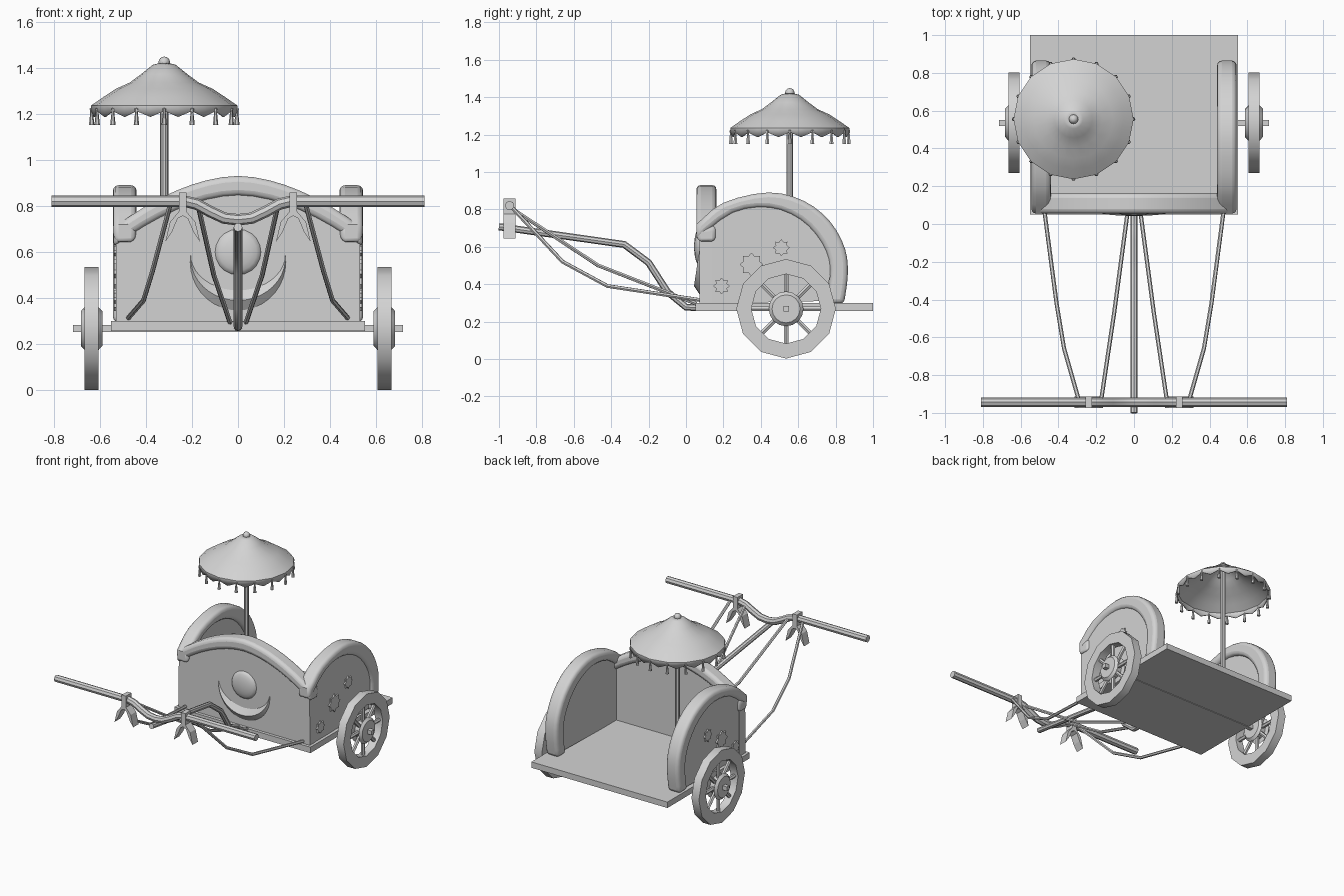
import bpy, bmesh, math
from mathutils import Matrix, Vector

if "Cube" in bpy.data.objects:
    bpy.data.objects.remove(bpy.data.objects["Cube"])

grey = bpy.data.materials.new("plain_grey")
grey.diffuse_color = (0.65, 0.65, 0.65, 1)
grey.use_nodes = True
grey.node_tree.nodes["Principled BSDF"].inputs["Base Color"].default_value = grey.diffuse_color


def finish(name, bm, bevel=0, smooth=35):
    bmesh.ops.remove_doubles(bm, verts=bm.verts, dist=1e-5)
    bmesh.ops.recalc_face_normals(bm, faces=bm.faces)
    me = bpy.data.meshes.new(name)
    bm.to_mesh(me)
    bm.free()
    return place(name, me, bevel, smooth)


def place(name, me, bevel=0, smooth=35):
    ob = bpy.data.objects.new(name, me)
    bpy.context.collection.objects.link(ob)
    me.materials.clear()
    me.materials.append(grey)
    if bevel:
        m = ob.modifiers.new("bevel", 'BEVEL')
        m.width, m.segments = bevel, 3
        m.limit_method, m.angle_limit = 'ANGLE', math.radians(50)
    if smooth:
        bpy.ops.object.select_all(action='DESELECT')
        ob.select_set(True)
        bpy.context.view_layer.objects.active = ob
        bpy.ops.object.shade_smooth_by_angle(angle=math.radians(smooth))
    return ob


def extrude(name, pts, axis, a, b, bevel=0, smooth=35):
    """Outline pushed from a to b along x (outline is y,z) or y (outline is x,z)."""
    bm = bmesh.new()
    pos = (lambda p, d: (d, p[0], p[1])) if axis == 'x' else (lambda p, d: (p[0], d, p[1]))
    lo = [bm.verts.new(pos(p, a)) for p in pts]
    hi = [bm.verts.new(pos(p, b)) for p in pts]
    bm.faces.new(lo)
    bm.faces.new(hi)
    for i in range(len(pts)):
        j = (i + 1) % len(pts)
        bm.faces.new((lo[i], lo[j], hi[j], hi[i]))
    return finish(name, bm, bevel, smooth)


def box(name, x, y, z):
    return extrude(name, [(y[0], z[0]), (y[1], z[0]), (y[1], z[1]), (y[0], z[1])], 'x', *x, smooth=0)


def lathe(name, prof, segs, mat, closed=False, smooth=35):
    bm = bmesh.new()
    rings = [[bm.verts.new(mat @ Vector((r * math.cos(t), r * math.sin(t), h)))
              for t in (2 * math.pi * i / segs for i in range(segs))] for r, h in prof]
    for k in range(len(rings) if closed else len(rings) - 1):
        p, q = rings[k], rings[(k + 1) % len(rings)]
        for i in range(segs):
            j = (i + 1) % segs
            bm.faces.new((p[i], p[j], q[j], q[i]))
    return finish(name, bm, 0, smooth)


def tube(name, pts, r, res=1):
    cu = bpy.data.curves.new(name, 'CURVE')
    cu.dimensions = '3D'
    cu.bevel_depth, cu.bevel_resolution, cu.use_fill_caps = r, res, True
    sp = cu.splines.new('POLY')
    sp.points.add(len(pts) - 1)
    for p, c in zip(sp.points, pts):
        p.co = (*c, 1)
    tmp = bpy.data.objects.new("tmp", cu)
    me = bpy.data.meshes.new_from_object(tmp)
    bpy.data.objects.remove(tmp)
    return place(name, me, 0, 40)


def rounded(pts, n=4):
    """Smooth curve through the points."""
    p = [Vector(q) for q in pts]
    p = [2 * p[0] - p[1]] + p + [2 * p[-1] - p[-2]]
    out = []
    for i in range(1, len(p) - 2):
        a, b, c, d = p[i - 1:i + 3]
        for t in (k / n for k in range(n)):
            out.append(0.5 * (2 * b + (c - a) * t + (2 * a - 5 * b + 4 * c - d) * t * t
                              + (3 * b - a - 3 * c + d) * t ** 3))
    return out + [p[-2]]


T, R = Matrix.Translation, Matrix.Rotation

# floor and axle
box("floor", (-0.55, 0.55), (0.05, 1.0), (0.257, 0.30))
box("axle", (-0.715, 0.715), (0.52, 0.55), (0.253, 0.283))

# front wall with arched rim
arch = [(0.54 * i / 8, 0.93 - 0.225 * abs(i / 8) ** 1.8) for i in range(-8, 9)]
under = [(x, z - 0.085) for x, z in arch]
extrude("front_rim", arch + under[::-1], 'y', 0.055, 0.163, 0.025)
extrude("front_wall", [(x * 0.98, z + 0.02) for x, z in under] + [(0.53, 0.29), (-0.53, 0.29)],
        'y', 0.072, 0.14)

# front ornaments: dome and crescent
lathe("front_dome", [(0.1 * math.cos(a), 0.03 * math.sin(a)) for a in
                     (math.pi / 2 * k / 5 for k in range(6))], 20,
      T((0, 0.073, 0.6)) @ R(math.pi / 2, 4, 'X'))
bm = bmesh.new()
cols = []
for i in range(-10, 11):
    t, s = math.radians(10 * i), math.radians(9 * i)
    o = Vector((0.208 * math.sin(t), 0.073, 0.555 - 0.21 * math.cos(t)))
    n = Vector((0.205 * math.sin(s), 0.073, 0.59 - 0.155 * math.cos(s)))
    m = (o + n) / 2 - Vector((0, 0.03 * math.cos(s), 0))
    cols.append([bm.verts.new(v) for v in (o, m, n)])
for p, q in zip(cols, cols[1:]):
    for k in range(2):
        bm.faces.new((p[k], q[k], q[k + 1], p[k + 1]))
finish("crescent", bm, 0, 60)

# side walls with rims, stars, wheels, reins and yoke forks
outer = rounded([(0.055, 0.72), (0.2, 0.835), (0.44, 0.89), (0.63, 0.845), (0.77, 0.735),
                 (0.85, 0.59), (0.865, 0.45), (0.845, 0.295)], 3)
inner = rounded([(0.055, 0.635), (0.25, 0.78), (0.445, 0.808), (0.61, 0.745), (0.725, 0.62),
                 (0.77, 0.48), (0.75, 0.295)], 3)
wall = [(max(0.075, y), z + 0.015) for y, z in inner] + [(0.075, 0.295)]
for s, side in ((1, "right"), (-1, "left")):
    extrude(side + "_side_rim", outer + inner[::-1], 'x', s * 0.44, s * 0.543, 0.025)
    extrude(side + "_side_wall", wall, 'x', s * 0.465, s * 0.528)
    for k, (y, z, r) in enumerate(((0.19, 0.39, 0.045), (0.35, 0.505, 0.064), (0.51, 0.595, 0.045))):
        star = [(y + q * math.cos(i * math.pi / 8), z + q * math.sin(i * math.pi / 8))
                for i in range(16) for q in (r if i % 2 == 0 else r * 0.72,)]
        extrude(f"{side}_star_{k}", star, 'x', s * 0.52, s * 0.538, smooth=0)

    wm = T((s * 0.635, 0.535, 0.268)) @ R(math.pi / 2, 4, 'Y')
    lathe(side + "_wheel_rim", [(0.266, -0.03), (0.266, 0.03), (0.186, 0.03), (0.186, -0.03)],
          12, wm, True)
    lathe(side + "_hub", [(0, -0.047), (0.075, -0.047), (0.093, -0.03), (0.06, -0.025),
                          (0.06, 0.025), (0.093, 0.03), (0.075, 0.047), (0, 0.047)], 16, wm)
    for k in range(8):
        a = k * math.pi / 4
        d = Vector((0, math.cos(a), math.sin(a)))
        c = Vector((s * 0.635, 0.535, 0.268))
        tube(f"{side}_spoke_{k}", [c + d * 0.04, c + d * 0.2], 0.014)

    tube(side + "_outer_rein", [(s * 0.29, -0.94, 0.82), (s * 0.37, -0.66, 0.52),
                                (s * 0.41, -0.42, 0.39), (s * 0.475, 0.075, 0.315)], 0.011)
    tube(side + "_inner_rein", [(s * 0.175, -0.94, 0.81), (s * 0.105, -0.47, 0.5),
                                (s * 0.035, 0.055, 0.295)], 0.011)
    half = [(0.017, 0.858), (0.017, 0.775), (0.055, 0.73), (0.075, 0.645), (0.045, 0.69),
            (0.022, 0.745)]
    fork = half + [(0, 0.757)] + [(-x, z) for x, z in half[::-1]]
    extrude(side + "_yoke_fork", [(s * 0.24 + x, z) for x, z in fork], 'y', -0.975, -0.912, smooth=0)

# draught pole and yoke bar
tube("draught_pole", [(0, -1.0, 0.707), (0, -0.33, 0.612), (0, -0.2, 0.515), (0, -0.1, 0.36),
                      (0, 0.0, 0.277), (0, 0.06, 0.275)], 0.019, 2)
bar = [(-0.81, 0.82), (-0.23, 0.82), (-0.18, 0.808), (-0.12, 0.775), (-0.06, 0.747), (0, 0.74)]
bar += [(-x, z) for x, z in bar[-2::-1]]
tube("yoke_bar", [(x, -0.943, z) for x, z in bar], 0.025, 2)

# parasol: pole, canopy with scalloped edge, finial, tassels
C = T((-0.32, 0.555, 0))
lathe("parasol_pole", [(0, 0.29), (0.018, 0.29), (0.018, 1.41), (0, 1.41)], 10, C)
bm = bmesh.new()
prof = [(0.012, 1.422), (0.05, 1.412), (0.1, 1.372), (0.15, 1.335), (0.21, 1.308),
        (0.265, 1.272), (0.318, 1.235), (0.318, 1.2)]
N = 32
rings = []
for k, (r, z) in enumerate(prof):
    ring = []
    for i in range(N):
        q = r * (math.cos(math.pi / 16) if i % 2 else 1)
        a = 2 * math.pi * i / N
        drop = (0.012 if i % 2 == 0 else -0.014) if k == len(prof) - 1 else 0
        ring.append(bm.verts.new(C @ Vector((q * math.cos(a), q * math.sin(a), z + drop))))
    rings.append(ring)
for p, q in zip(rings, rings[1:]):
    for i in range(N):
        bm.faces.new((p[i], q[i], q[(i + 1) % N], p[(i + 1) % N]))
canopy = finish("parasol_canopy", bm, 0, 40)
canopy.modifiers.new("thickness", 'SOLIDIFY').thickness = 0.008
lathe("finial", [(0.025 * math.sin(a), 1.423 - 0.025 * math.cos(a)) for a in
                 (math.pi * k / 8 for k in range(9))], 12, C)
for i in range(16):
    a = i * math.pi / 8
    m = C @ T((0.315 * math.cos(a), 0.315 * math.sin(a), 0))
    lathe(f"tassel_{i}", [(0, 1.225), (0.009, 1.222), (0.006, 1.205), (0.012, 1.15), (0, 1.15)], 6, m)
